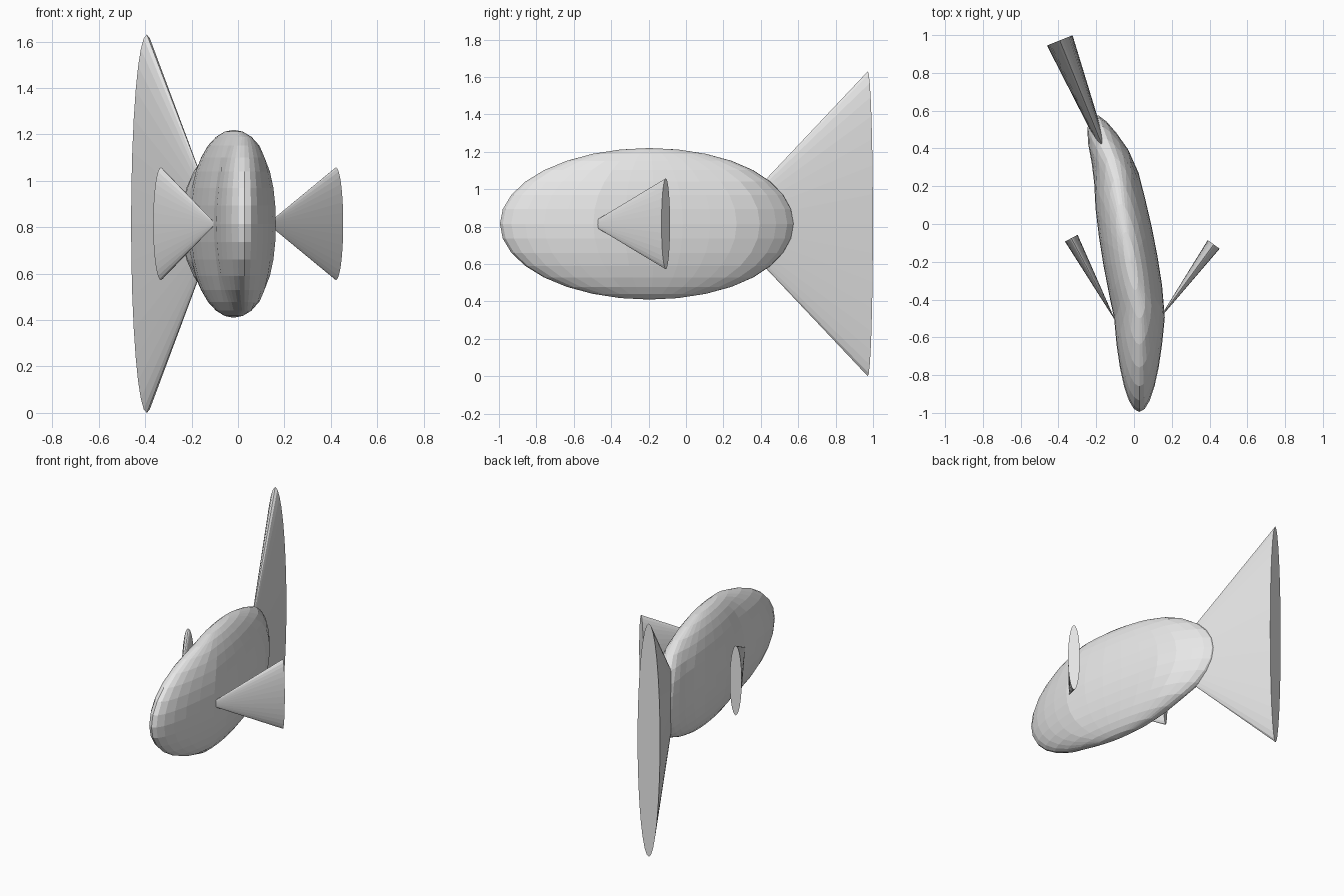
import bpy
import bmesh
from math import radians
from mathutils import Matrix, Vector

cube = bpy.data.objects.get("Cube")
if cube:
    bpy.data.objects.remove(cube, do_unlink=True)

MID_Z = 0.815

grey = bpy.data.materials.new("plain grey")
grey.use_nodes = True
colour = (0.8, 0.8, 0.8, 1.0)
grey.diffuse_color = colour
grey.node_tree.nodes["Principled BSDF"].inputs["Base Color"].default_value = colour


def add_object(name, bm):
    bmesh.ops.recalc_face_normals(bm, faces=bm.faces)
    mesh = bpy.data.meshes.new(name)
    bm.to_mesh(mesh)
    bm.free()
    mesh.materials.append(grey)
    obj = bpy.data.objects.new(name, mesh)
    bpy.context.collection.objects.link(obj)
    return obj


def swing(point, pivot, angle, start, end):
    """Turn a point about a vertical hinge, easing in from start to end along y."""
    weight = min(max((point.y - start) / (end - start), 0), 1)
    return pivot + Matrix.Rotation(angle * weight, 3, 'Z') @ (point - pivot)


# Body: a flat-faced ellipsoid, swung to its right at two hinges
bm = bmesh.new()
bmesh.ops.create_uvsphere(bm, u_segments=32, v_segments=16, radius=1)
for v in bm.verts:
    p = Vector((v.co.x * 0.145 + 0.028, v.co.y * 0.803 - 0.192, v.co.z * 0.405 + MID_Z))
    # Rear hinge first, so the front one carries it along
    p = swing(p, Vector((0.028, 0.31, MID_Z)), radians(12), 0.2, 0.42)
    v.co = swing(p, Vector((0.028, -0.46, MID_Z)), radians(10), -0.52, -0.4)
add_object("body", bm)


# Fins: flattened cones with the point buried in the body and a flat outer end
def fin(name, end_centre, direction, length, half_width, half_height):
    out = Vector((*direction, 0)).normalized()
    side = Vector((out.y, -out.x, 0))
    end = Vector((*end_centre, MID_Z))
    bm = bmesh.new()
    bmesh.ops.create_cone(bm, cap_ends=True, segments=32, radius1=1, radius2=0, depth=length)
    bmesh.ops.remove_doubles(bm, verts=bm.verts, dist=0.0001)
    for v in bm.verts:
        inward = v.co.z + length / 2
        v.co = (end + side * v.co.x * half_width
                + Vector((0, 0, v.co.y * half_height)) - out * inward)
    add_object(name, bm)


fin("tail_fin", (-0.393, 0.972), (-0.375, 0.927), 0.83, 0.073, MID_Z)
fin("left_fin", (0.422, -0.108), (0.59, 0.807), 0.5, 0.039, 0.243)
fin("right_fin", (-0.332, -0.075), (-0.47, 0.88), 0.5, 0.038, 0.243)
